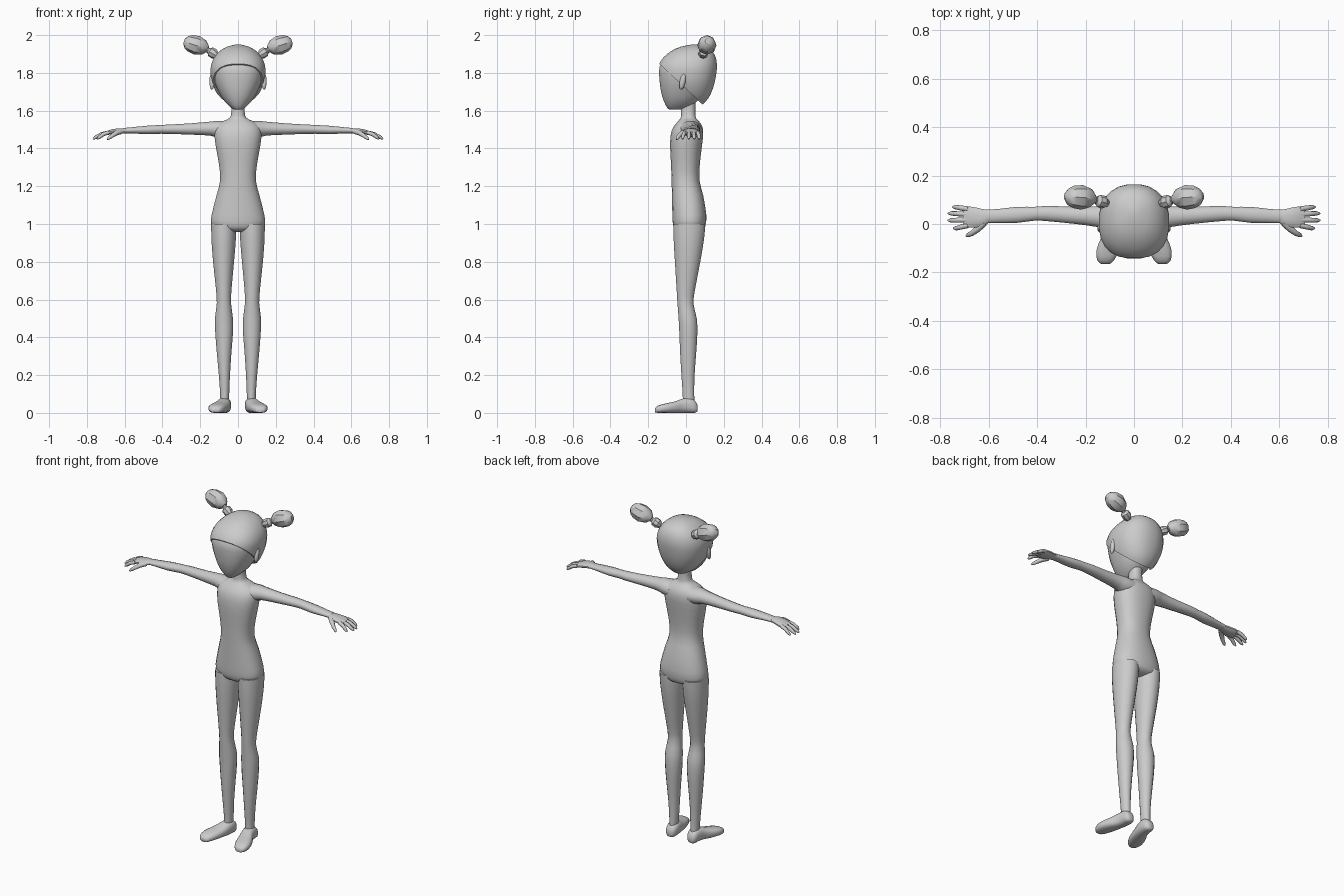
import bpy, bmesh, math
from mathutils import Vector

grey = bpy.data.materials.new("soft grey")
grey.diffuse_color = (0.6, 0.6, 0.6, 1)


def finish(name, bm, mirror=False, angle=50):
    bmesh.ops.recalc_face_normals(bm, faces=bm.faces)
    me = bpy.data.meshes.new(name)
    bm.to_mesh(me)
    bm.free()
    ob = bpy.data.objects.new(name, me)
    bpy.context.collection.objects.link(ob)
    me.materials.append(grey)
    bpy.ops.object.select_all(action='DESELECT')
    ob.select_set(True)
    bpy.context.view_layer.objects.active = ob
    bpy.ops.object.shade_smooth_by_angle(angle=math.radians(angle))
    if mirror:
        ob.modifiers.new("mirror", 'MIRROR')
    return ob


def spline(rows, steps):
    """Catmull-Rom interpolation of the section rows."""
    out = []
    for i in range(len(rows) - 1):
        p0, p1 = rows[max(i - 1, 0)], rows[i]
        p2, p3 = rows[i + 1], rows[min(i + 2, len(rows) - 1)]
        for s in range(steps):
            t = s / steps
            out.append([0.5 * (2 * b + (c - a) * t + (2 * a - 5 * b + 4 * c - d) * t * t
                               + (3 * b - a - 3 * c + d) * t ** 3)
                        for a, b, c, d in zip(p0, p1, p2, p3)])
    return out + [list(rows[-1])]


def loft(rows, axis='z', n=16, steps=2, power=2.0):
    """Rows are (position, u_min, u_max, v_min, v_max) along an axis."""
    bm = bmesh.new()
    rings = []
    for p, u0, u1, v0, v1 in spline(rows, steps):
        ring = []
        for k in range(n):
            a = 2 * math.pi * (k + 0.5) / n
            c, s = math.cos(a), math.sin(a)
            u = (u0 + u1) / 2 + (u1 - u0) / 2 * math.copysign(abs(c) ** (2 / power), c)
            v = (v0 + v1) / 2 + (v1 - v0) / 2 * math.copysign(abs(s) ** (2 / power), s)
            co = {'z': (u, v, p), 'x': (p, u, v), 'y': (u, p, v)}[axis]
            ring.append(bm.verts.new(co))
        rings.append(ring)
    for a, b in zip(rings, rings[1:]):
        for k in range(n):
            bm.faces.new((a[k], a[(k + 1) % n], b[(k + 1) % n], b[k]))
    bm.faces.new(rings[0])
    bm.faces.new(rings[-1])
    return bm


def tube(points, n=8):
    """Points are (x, y, z, radius); rings face along the path."""
    bm = bmesh.new()
    pts = [Vector(p[:3]) for p in points]
    rings = []
    for i, p in enumerate(pts):
        d = (pts[min(i + 1, len(pts) - 1)] - pts[max(i - 1, 0)]).normalized()
        side = d.cross(Vector((0, 0, 1))).normalized()
        up = side.cross(d)
        r = points[i][3]
        rings.append([bm.verts.new(p + r * (side * math.cos(2 * math.pi * k / n)
                                            + up * math.sin(2 * math.pi * k / n)))
                      for k in range(n)])
    for a, b in zip(rings, rings[1:]):
        for k in range(n):
            bm.faces.new((a[k], a[(k + 1) % n], b[(k + 1) % n], b[k]))
    bm.faces.new(rings[0])
    bm.faces.new(rings[-1])
    return bm


def sym(z, r, y0, y1):
    return (z, -r, r, y0, y1)


# Torso with shoulders and neck
finish("torso", loft([
    sym(0.958, 0.05, -0.03, 0.06), sym(0.972, 0.115, -0.058, 0.095),
    sym(1.0, 0.143, -0.07, 0.105), sym(1.05, 0.14, -0.073, 0.108),
    sym(1.15, 0.115, -0.075, 0.092), sym(1.23, 0.095, -0.077, 0.072),
    sym(1.32, 0.102, -0.08, 0.074), sym(1.42, 0.12, -0.085, 0.086),
    sym(1.49, 0.125, -0.078, 0.092), sym(1.53, 0.105, -0.055, 0.08),
    sym(1.553, 0.06, -0.035, 0.06), sym(1.575, 0.037, -0.026, 0.05),
    sym(1.65, 0.035, -0.03, 0.05)], n=24, power=2.3))

# Face and skull
finish("face", loft([
    sym(1.606, 0.02, -0.088, -0.03), sym(1.615, 0.036, -0.1, 0.01),
    sym(1.65, 0.072, -0.118, 0.06), sym(1.70, 0.102, -0.133, 0.10),
    sym(1.76, 0.128, -0.141, 0.13), sym(1.83, 0.137, -0.142, 0.14),
    sym(1.88, 0.11, -0.11, 0.13)], n=24, power=2.3))

# Hair cap, trimmed along a slanted hairline
hair = loft([
    sym(1.63, 0.055, -0.07, 0.085), sym(1.66, 0.09, -0.10, 0.115),
    sym(1.70, 0.118, -0.135, 0.137), sym(1.75, 0.138, -0.145, 0.153),
    sym(1.80, 0.146, -0.148, 0.162), sym(1.84, 0.144, -0.146, 0.165),
    sym(1.88, 0.128, -0.122, 0.159), sym(1.915, 0.098, -0.08, 0.14),
    sym(1.938, 0.06, -0.03, 0.105), sym(1.95, 0.015, 0.03, 0.06)], n=24, power=2.3)
cut = bmesh.ops.bisect_plane(hair, geom=hair.verts[:] + hair.edges[:] + hair.faces[:],
                             plane_co=(0, -0.135, 1.842), plane_no=(0, 0.94, 1),
                             clear_inner=True)
bmesh.ops.holes_fill(hair, edges=[e for e in hair.edges if e.is_boundary])
finish("hair", hair, angle=40)

# Ears
ear = bmesh.new()
bmesh.ops.create_uvsphere(ear, u_segments=10, v_segments=6, radius=1)
for v in ear.verts:
    v.co = Vector((0.138 + 0.014 * v.co.x, -0.018 + 0.016 * v.co.y + 0.008 * v.co.z,
                   1.755 + 0.045 * v.co.z))
finish("ear", ear, True)

# Pigtail knots and buns
finish("hair_knot", tube([(0.11, 0.085, 1.89, 0.015), (0.125, 0.09, 1.9, 0.027),
                          (0.145, 0.095, 1.912, 0.026), (0.155, 0.098, 1.918, 0.014),
                          (0.18, 0.105, 1.93, 0.014)]), True, 35)
finish("hair_bun", tube([(0.158, 0.1, 1.927, 0.014), (0.178, 0.105, 1.934, 0.038),
                         (0.215, 0.11, 1.945, 0.051), (0.25, 0.112, 1.956, 0.046),
                         (0.272, 0.114, 1.963, 0.034), (0.284, 0.116, 1.967, 0.016)]), True, 35)

# Legs
finish("leg", loft([
    (0.04, 0.05, 0.094, -0.018, 0.046), (0.1, 0.046, 0.095, -0.018, 0.044),
    (0.2, 0.042, 0.102, -0.025, 0.046), (0.32, 0.034, 0.113, -0.032, 0.055),
    (0.42, 0.026, 0.121, -0.036, 0.061), (0.5, 0.026, 0.123, -0.04, 0.058),
    (0.58, 0.036, 0.113, -0.046, 0.04), (0.66, 0.033, 0.118, -0.051, 0.05),
    (0.8, 0.02, 0.133, -0.06, 0.077), (0.92, 0.01, 0.142, -0.067, 0.097),
    (1.0, 0.008, 0.143, -0.068, 0.104)]), True)

# Feet, toes turned outward
finish("foot", loft([
    (-0.165, 0.1, 0.135, 0.003, 0.022), (-0.15, 0.082, 0.152, 0, 0.038),
    (-0.11, 0.062, 0.156, 0, 0.05), (-0.06, 0.048, 0.138, 0, 0.06),
    (-0.02, 0.04, 0.115, 0, 0.075), (0.02, 0.036, 0.106, 0, 0.08),
    (0.048, 0.042, 0.1, 0, 0.065), (0.061, 0.056, 0.088, 0.008, 0.04)],
    axis='y', power=2.6), True, 60)

# Arms
finish("arm", loft([
    (0.06, -0.045, 0.085, 1.45, 1.545), (0.11, -0.03, 0.082, 1.455, 1.547),
    (0.15, -0.014, 0.075, 1.467, 1.543), (0.25, 0.0, 0.072, 1.472, 1.534),
    (0.35, 0.01, 0.076, 1.476, 1.528), (0.41, 0.013, 0.072, 1.477, 1.525),
    (0.48, 0.004, 0.072, 1.475, 1.521), (0.56, 0.004, 0.063, 1.479, 1.513),
    (0.61, 0.003, 0.06, 1.48, 1.508)], axis='x', n=12), True)

# Hands: palm, four fingers and thumb
finish("palm", loft([
    (0.595, 0.006, 0.058, 1.481, 1.507), (0.63, -0.012, 0.064, 1.477, 1.507),
    (0.665, -0.016, 0.072, 1.473, 1.502), (0.69, -0.014, 0.073, 1.472, 1.494),
    (0.705, -0.006, 0.066, 1.474, 1.488)], axis='x', n=12), True)
for name, y0, y1, x1 in (("index_finger", -0.006, -0.018, 0.745),
                         ("middle_finger", 0.017, 0.015, 0.768),
                         ("ring_finger", 0.04, 0.044, 0.767),
                         ("little_finger", 0.062, 0.07, 0.748)):
    dx = x1 - 0.685
    finish(name, tube([(0.685, y0, 1.484, 0.011),
                       (0.685 + dx * 0.45, (y0 + y1) / 2, 1.476, 0.0105),
                       (0.685 + dx * 0.85, y1, 1.458, 0.009),
                       (x1, y1, 1.45, 0.004)]), True)
finish("thumb", tube([(0.618, 0.005, 1.49, 0.014), (0.645, -0.02, 1.482, 0.014),
                      (0.668, -0.038, 1.466, 0.011), (0.685, -0.046, 1.454, 0.009),
                      (0.692, -0.05, 1.447, 0.004)]), True)
